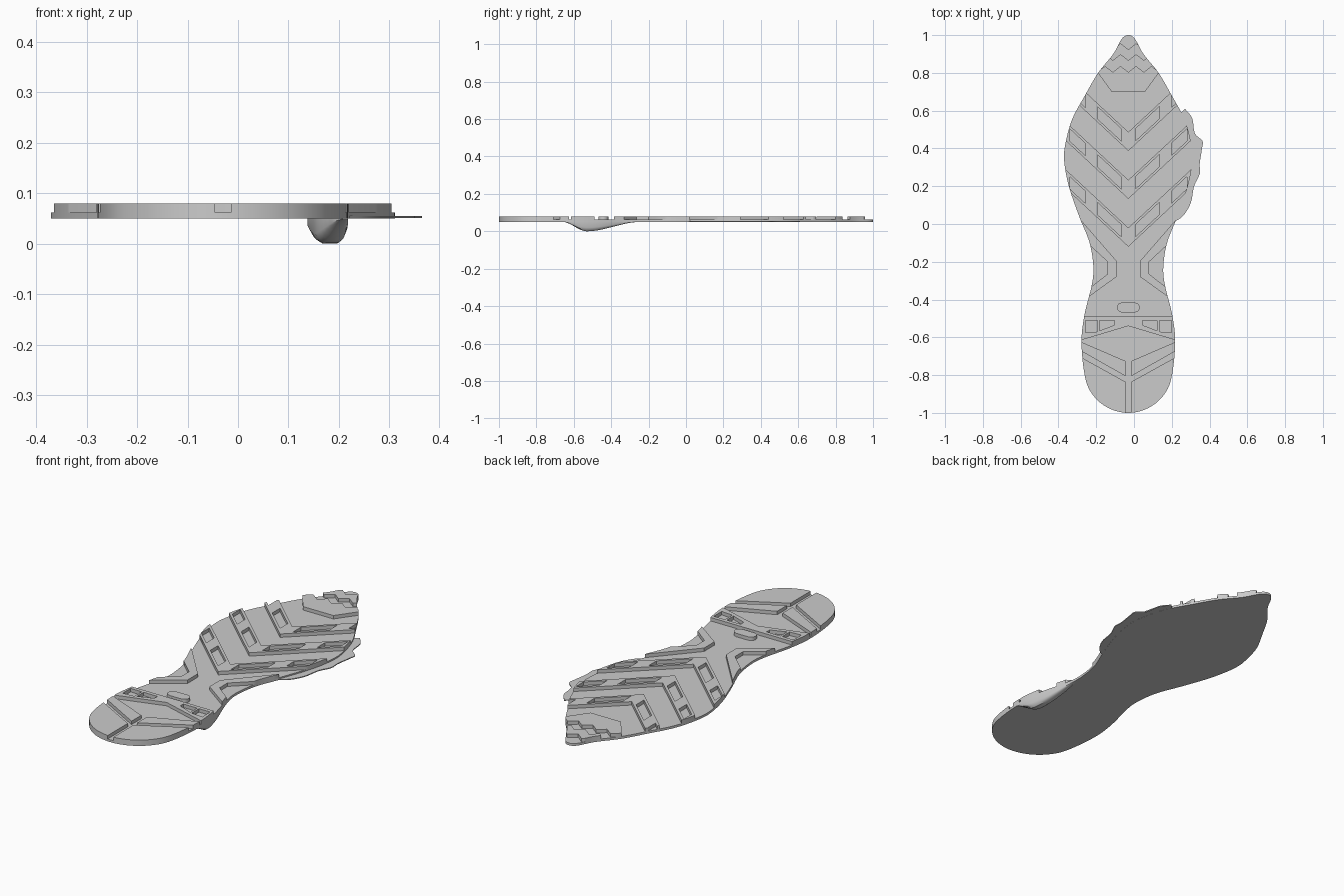
import bpy, bmesh

if "Cube" in bpy.data.objects:
    bpy.data.objects.remove(bpy.data.objects["Cube"])

CX = -0.03                                  # centre line of the sole
BOTTOM, FLOOR, TOP = 0.05, 0.062, 0.08      # sole underside, groove floor, tread top
SLOPE = 0.93                                # rise of the chevron arms

rubber = bpy.data.materials.new("grey_rubber")
rubber.use_nodes = True
rubber.diffuse_color = (0.6, 0.6, 0.6, 1)
rubber.node_tree.nodes["Principled BSDF"].inputs["Base Color"].default_value = (0.6, 0.6, 0.6, 1)


def finish(name, bm):
    bmesh.ops.recalc_face_normals(bm, faces=bm.faces)
    me = bpy.data.meshes.new(name)
    bm.to_mesh(me)
    bm.free()
    me.materials.append(rubber)
    ob = bpy.data.objects.new(name, me)
    bpy.context.scene.collection.objects.link(ob)
    return ob


def prisms(name, polys, z0, z1):
    """One object of upright prisms over flat polygons."""
    bm = bmesh.new()
    for poly in polys:
        face = bm.faces.new([bm.verts.new((x, y, z0)) for x, y in poly])
        new = bmesh.ops.extrude_face_region(bm, geom=[face])["geom"]
        verts = [v for v in new if isinstance(v, bmesh.types.BMVert)]
        bmesh.ops.translate(bm, verts=verts, vec=(0, 0, z1 - z0))
    return finish(name, bm)


def smooth(ob):
    ob.data.shade_smooth()
    ob.data.set_sharp_from_angle(angle=0.6)


def boolean(ob, cutter, operation):
    mod = ob.modifiers.new("cut", "BOOLEAN")
    mod.operation, mod.object, mod.solver = operation, cutter, "EXACT"
    graph = bpy.context.evaluated_depsgraph_get()
    me = bpy.data.meshes.new_from_object(ob.evaluated_get(graph))
    ob.modifiers.clear()
    ob.data = me


def spline(pts, steps=6):
    """Smooth curve through points, with given end neighbours."""
    out = []
    for a, b, c, d in zip(pts, pts[1:], pts[2:], pts[3:]):
        for i in range(steps):
            t = i / steps
            out.append(tuple(
                0.5 * (2 * q + (r - p) * t + (2 * p - 5 * q + 4 * r - s) * t * t
                       + (3 * q - p - 3 * r + s) * t ** 3)
                for p, q, r, s in zip(a, b, c, d)))
    return out + [pts[-2]]


def both(*polys):
    """Polygons given by distance from the centre line, on both sides."""
    return [[(CX + s * u, y) for u, y in p] for p in polys for s in (1, -1)]


# Half outline from toe to heel
half = [(0, 1), (.035, .98), (.08, .9), (.16, .8), (.23, .68), (.295, .56), (.33, .44),
        (.34, .34), (.315, .2), (.26, .04), (.205, -.1), (.185, -.23), (.195, -.33),
        (.232, -.48), (.248, -.63), (.227, -.82), (.18, -.915), (.1, -.977), (0, -1)]
edge = spline([(-.035, .98)] + half + [(-.1, -.977)])
outline = [(CX + u, y) for u, y in edge] + [(CX - u, y) for u, y in edge[-2:0:-1]]


def edge_x(y):
    for (u0, y0), (u1, y1) in zip(edge, edge[1:]):
        if y0 >= y >= y1:
            return CX + u0 + (u1 - u0) * (y0 - y) / (y0 - y1)


smooth(prisms("sole_base", [outline], BOTTOM, FLOOR))

# Thin wavy flange on the left side of the forefoot
wave = spline([(.25, .64), (.27, .61), (.308, .56), (.322, .48), (.362, .44), (.36, .4),
               (.348, .32), (.348, .265), (.318, .2), (.3, .11), (.257, .04), (.2, 0),
               (.18, -.06)], 4)
smooth(prisms("side_flange", [wave + [(.15, .1), (.15, .5)]], BOTTOM + .0005, .055))


# Forefoot: three wide chevrons, each with pockets in the arms
def chevron(top, bottom, w=.42):
    rise = w * SLOPE
    return [(CX - w, top + rise), (CX, top), (CX + w, top + rise),
            (CX + w, bottom + rise), (CX, bottom), (CX - w, bottom + rise)]


def pocket(top, u0, u1, inset=.018, deep=.1):
    return [(u0, top - inset + u0 * SLOPE), (u1, top - inset + u1 * SLOPE),
            (u1, top - deep + inset + u1 * SLOPE), (u0, top - deep + inset + u0 * SLOPE)]


tops = [.487, .233, -.02]
chevrons = [chevron(t, t - .1) for t in tops]
chevron_pockets = both(*[pocket(t, a, b) for t in tops for a, b in ((.037, .164), (.228, .31))])


# Toe: zigzag bar and a zigzag-topped plate
def zigzag(y):
    return [(CX + i * .041, y + (.016 if i % 2 else -.016)) for i in range(-4, 5)]


toe = [zigzag(.94) + zigzag(.88)[::-1],
       zigzag(.82) + [(CX + .087, .698), (CX - .087, .698)]]

# Waist: bent brackets on each side
waist = both([(.25, .02), (.063, -.195), (.063, -.28), (.25, -.415),
              (.25, -.374), (.11, -.265), (.11, -.2), (.25, -.07)])

# Heel: pocketed cross plate, slanted bars and rear blocks beside a centre slot
cross_plate = [[(CX - .26, -.49), (CX + .26, -.49), (CX + .26, -.618),
                (CX, -.54), (CX - .26, -.618)]]
plate_pockets = both([(.164, -.51), (.228, -.51), (.228, -.575), (.164, -.57)],
                     [(.074, -.51), (.153, -.51), (.153, -.565), (.074, -.535)])
bars = both([(.26, -.62), (.016, -.725), (.016, -.805), (.26, -.667)])
rear = both([(.26, -.7), (.016, -.835), (.016, -1.05), (.26, -1.05)])

trim = prisms("outline_cutter", [outline], 0, .2)
for name, polys, holes in (("forefoot_chevrons", chevrons, chevron_pockets),
                           ("toe_treads", toe, None),
                           ("waist_brackets", waist, None),
                           ("heel_cross_plate", cross_plate, plate_pockets),
                           ("heel_bars", bars, None),
                           ("heel_blocks", rear, None)):
    tread = prisms(name, polys, FLOOR, TOP)
    if holes:
        cutter = prisms("pocket_cutter", holes, BOTTOM, .2)
        boolean(tread, cutter, "DIFFERENCE")
        bpy.data.objects.remove(cutter)
    boolean(tread, trim, "INTERSECT")
    smooth(tread)
bpy.data.objects.remove(trim)

# Pill-shaped stud ahead of the heel
r = .027
pill = spline([(.03, -r), (.033, -r), (.052, -.019), (.06, 0), (.052, .019), (.033, r), (.03, r)], 4)
stud = [(CX + x, -.442 + y) for x, y in pill] + [(CX - x, -.442 + y) for x, y in pill[::-1]]
smooth(prisms("waist_stud", [stud], FLOOR, TOP))

# Rounded bulge hanging under the left edge by the heel
bm = bmesh.new()
rings = []
for i in range(25):
    y = -.645 + .385 * i / 24
    t = (y + .66) / .13 if y < -.53 else (-.245 - y) / .285
    d = t * t * (3 - 2 * t)
    w, x, h = .058 * d ** .5, edge_x(y), .05 * d
    section = [(0, -.002), (0, .6 * h), (.08, .85 * h), (.25, h), (.7, h),
               (.9, .85 * h), (1, .6 * h), (1, -.002)]
    rings.append([bm.verts.new((x - f * w, y, BOTTOM - z)) for f, z in section])
for a, b in zip(rings, rings[1:]):
    for j in range(len(a)):
        k = (j + 1) % len(a)
        bm.faces.new((a[j], a[k], b[k], b[j]))
bm.faces.new(rings[0])
bm.faces.new(rings[-1])
smooth(finish("arch_bulge", bm))
